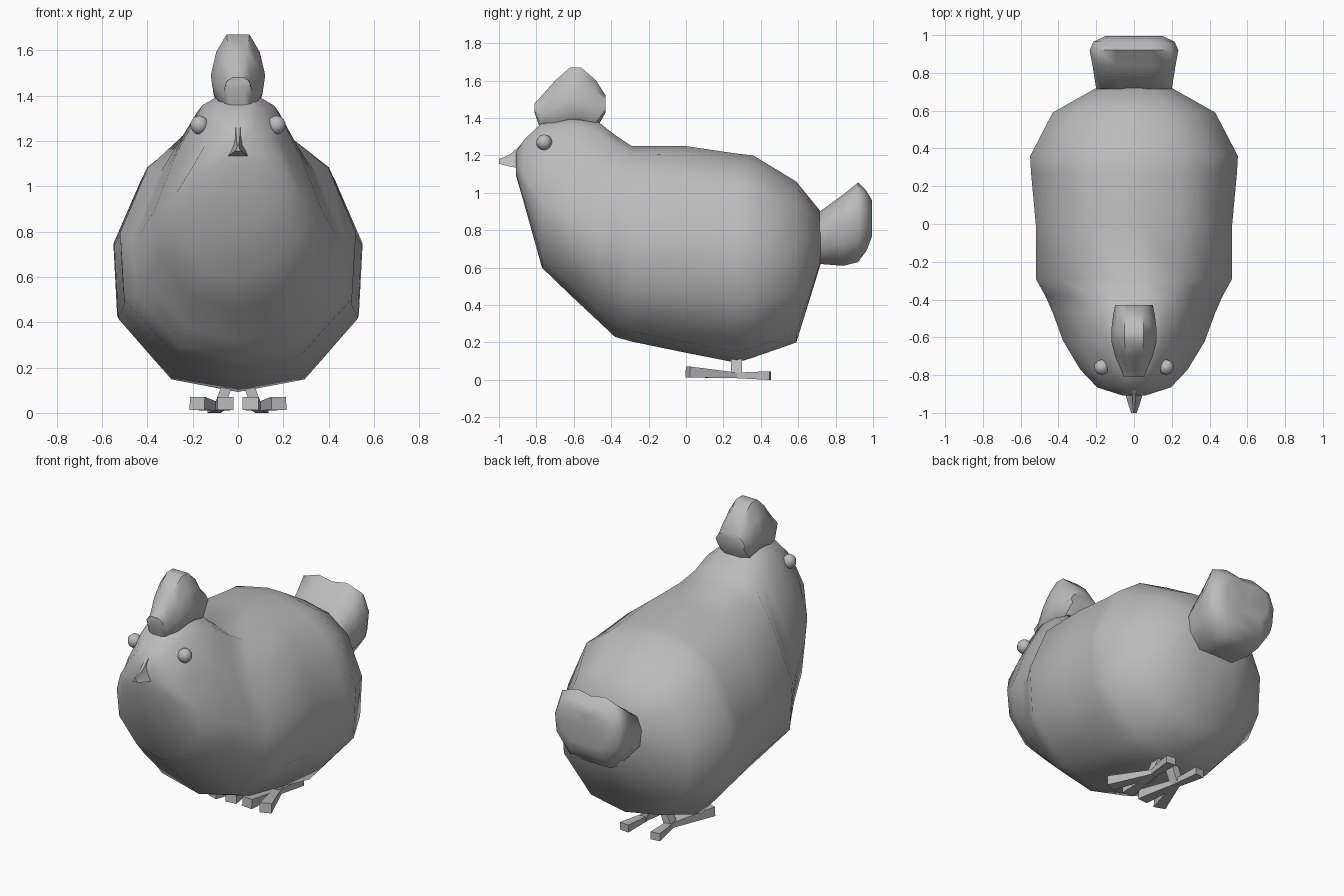
import bpy, bmesh, math
from mathutils import Vector, Matrix

if "Cube" in bpy.data.objects:
    bpy.data.objects.remove(bpy.data.objects["Cube"], do_unlink=True)

grey = bpy.data.materials.new("plain grey")
grey.use_nodes = True
GREY = (0.5, 0.5, 0.5, 1)
grey.diffuse_color = GREY
grey.node_tree.nodes["Principled BSDF"].inputs["Base Color"].default_value = GREY


def finish(bm, name, angle):
    bmesh.ops.recalc_face_normals(bm, faces=bm.faces)
    mesh = bpy.data.meshes.new(name)
    bm.to_mesh(mesh)
    bm.free()
    mesh.materials.append(grey)
    obj = bpy.data.objects.new(name, mesh)
    bpy.context.collection.objects.link(obj)
    bpy.ops.object.select_all(action='DESELECT')
    obj.select_set(True)
    bpy.context.view_layer.objects.active = obj
    bpy.ops.object.shade_smooth_by_angle(angle=math.radians(angle))
    return obj


def skin(bm, rings, end_push=0):
    """Bridge matching rings and close both ends; end_push dents the last cap."""
    loops = [[bm.verts.new(p) for p in ring] for ring in rings]
    n = len(loops[0])
    for a, b in zip(loops, loops[1:]):
        for i in range(n):
            j = (i + 1) % n
            bm.faces.new((a[i], a[j], b[j], b[i]))
    bm.faces.new(loops[0])
    cap = bm.faces.new(loops[-1])
    if end_push:
        fan = bmesh.ops.poke(bm, faces=[cap])
        fan["verts"][0].co.y -= end_push


def section(y, bottom, top, width, half):
    """Mirror a half outline of (across, up) fractions into a ring at y."""
    right = [(u * width, bottom + v * (top - bottom)) for u, v in half]
    left = [(-x, z) for x, z in reversed(right) if x > 0]
    return [Vector((x, y, z)) for x, z in right + left]


# Body and head: egg-shaped rings that blend from a head outline to a body outline
HEAD = [(0, 0), (.53, .06), (.94, .24), (1, .45), (.73, .72), (.42, .95), (.2, 1)]
BODY = [(0, 0), (.54, .05), (.97, .29), (1, .58), (.77, .85), (.47, .96), (.1, 1)]
stations = [  # y, bottom, top, half width, head-to-body blend
    (-.908, 1.09, 1.22, .06, 0), (-.865, .94, 1.285, .195, 0),
    (-.77, .60, 1.375, .285, 0), (-.62, .455, 1.405, .375, 0),
    (-.47, .315, 1.38, .43, 0), (-.38, .23, 1.31, .47, .3),
    (-.29, .205, 1.25, .52, .9), (0, .145, 1.25, .52, 1),
    (.27, .092, 1.21, .545, 1), (.36, .12, 1.2, .55, 1),
    (.59, .20, 1.06, .43, 1), (.72, .62, .90, .2, 1)]
rings = []
for y, bottom, top, width, t in stations:
    half = [Vector(a).lerp(Vector(b), t) for a, b in zip(HEAD, BODY)]
    rings.append(section(y, bottom, top, width, half))
bm = bmesh.new()
skin(bm, rings)
finish(bm, "body", 80)

# Comb: faceted crest with a narrow flat top
CREST = [(.5, 0), (.9, .15), (1, .42), (.8, .75), (.42, 1)]
bm = bmesh.new()
skin(bm, [section(*s, CREST) for s in [
    (-.81, 1.43, 1.48, .055), (-.78, 1.34, 1.51, .065), (-.70, 1.34, 1.60, .10),
    (-.62, 1.36, 1.67, .12), (-.56, 1.36, 1.67, .12), (-.48, 1.34, 1.60, .11),
    (-.43, 1.43, 1.52, .10)]])
finish(bm, "comb", 45)

# Tail: flared stub with a rounded, dented end
FAN = [(.58, 0), (.95, .3), (1, .64), (.84, .92), (.4, 1), (0, .96)]
bm = bmesh.new()
skin(bm, [section(*s, FAN) for s in [
    (.715, .62, .90, .2), (.84, .61, .99, .22), (.92, .63, 1.055, .235),
    (.965, .69, 1.01, .215), (.995, .77, .96, .15)]], end_push=.035)
finish(bm, "tail", 60)

# Beak: triangular wedge, wide at the bottom
BEAK = [(1, 0), (.45, .45), (.2, 1)]
bm = bmesh.new()
skin(bm, [section(*s, BEAK) for s in [
    (-1, 1.155, 1.18, .015), (-.94, 1.14, 1.205, .035), (-.86, 1.125, 1.28, .055)]])
finish(bm, "beak", 30)


def bar(bm, start, end, size_a, size_b):
    """Tapered square bar lying between two points."""
    along = (end - start).normalized()
    ref = Vector((0, 0, 1)) if abs(along.z) < .7 else Vector((0, 1, 0))
    side = along.cross(ref).normalized()
    up = side.cross(along)
    corners = [(-1, -1), (1, -1), (1, 1), (-1, 1)]
    skin(bm, [[p + side * (i * w / 2) + up * (j * h / 2) for i, j in corners]
              for p, (w, h) in ((start, size_a), (end, size_b))])


for name, s in (("left", 1), ("right", -1)):
    # Eye
    bm = bmesh.new()
    bmesh.ops.create_uvsphere(bm, u_segments=10, v_segments=7, radius=.042,
                              matrix=Matrix.Translation((s * .17, -.758, 1.27)))
    finish(bm, name + "_eye", 60)

    # Foot: two front toes, one rear toe and a short leg
    ankle = Vector((s * .085, .27, .024))
    bm = bmesh.new()
    bar(bm, ankle, Vector((s * .18, .01, .042)), (.04, .03), (.07, .058))
    bar(bm, ankle, Vector((s * .055, .01, .042)), (.04, .03), (.07, .058))
    bar(bm, ankle, Vector((s * .105, .45, .023)), (.04, .03), (.06, .046))
    bar(bm, ankle, Vector((s * .04, .27, .14)), (.045, .06), (.045, .06))
    finish(bm, name + "_foot", 30)
